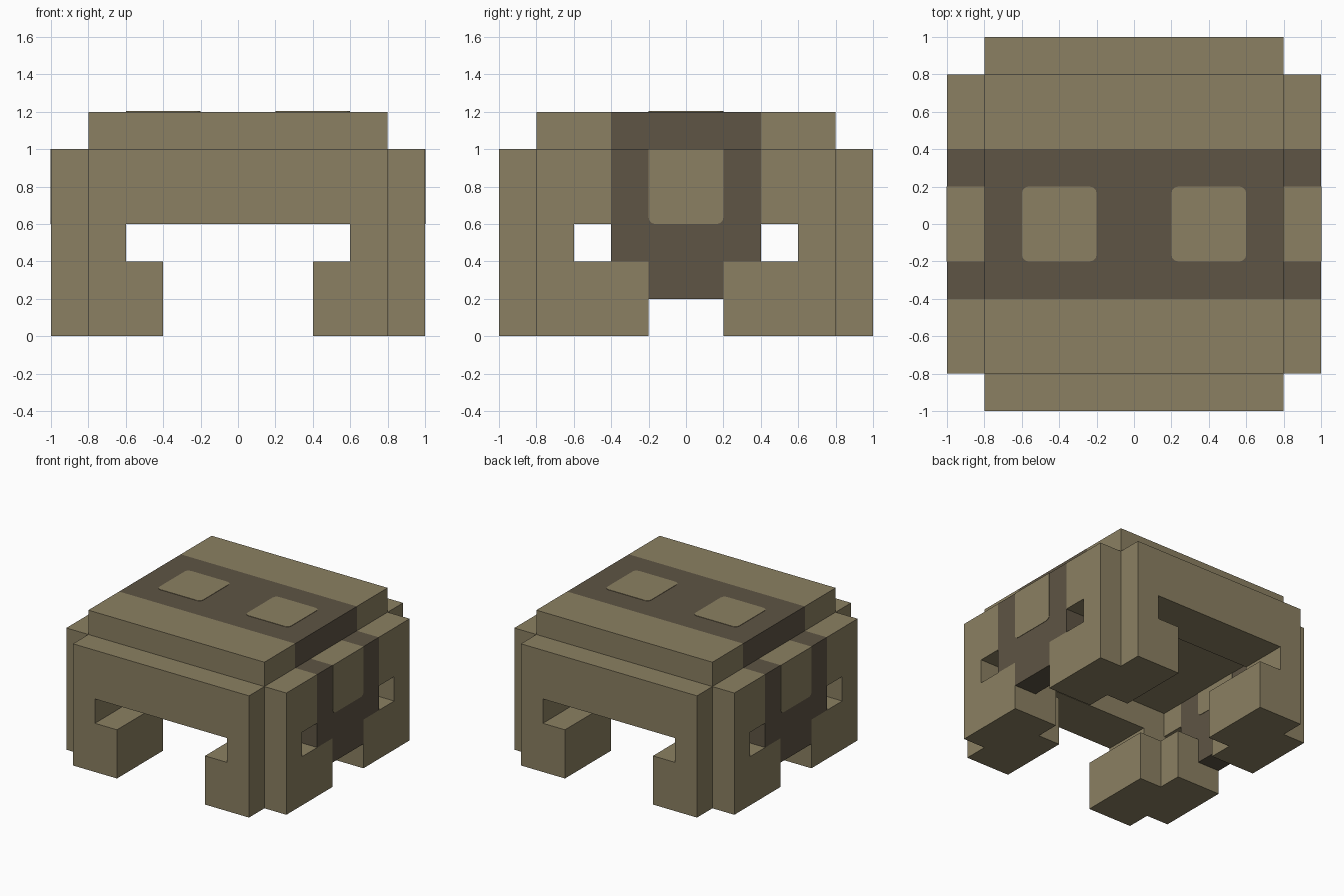
import bpy, bmesh, math
from mathutils import Vector

if "Cube" in bpy.data.objects:
    bpy.data.objects.remove(bpy.data.objects["Cube"])

U = 0.2  # size of one block


def material(name, rgb):
    m = bpy.data.materials.new(name)
    m.diffuse_color = (*rgb, 1)
    m.use_nodes = True
    m.node_tree.nodes["Principled BSDF"].inputs["Base Color"].default_value = m.diffuse_color
    return m


TAN = material("tan", (0.258, 0.216, 0.122))
DARK = material("dark brown", (0.112, 0.089, 0.058))
cells = {}


def fill(label, xs, ys, zs):
    """Fill a block range, mirrored in x and y; label(sx, sy) names the part."""
    for i in range(*xs):
        for j in range(*ys):
            for k in range(*zs):
                for sx in (1, -1):
                    for sy in (1, -1):
                        key = (i if sx > 0 else -1 - i, j if sy > 0 else -1 - j, k)
                        cells.setdefault(key, label(sx, sy))


def crown(sx, sy):
    return "crown"


def wall(sx, sy):
    return "back_wall" if sy > 0 else "front_wall"


def side(sx, sy):
    return "right_side" if sx > 0 else "left_side"


def foot(sx, sy):
    return ("back" if sy > 0 else "front") + ("_right" if sx > 0 else "_left") + "_foot"


# Roof slab
fill(crown, (0, 4), (0, 4), (4, 6))
# Front and back walls
fill(wall, (0, 4), (3, 5), (3, 5))
# Side walls with their hanging flaps
fill(side, (4, 5), (0, 4), (3, 5))
fill(side, (4, 5), (0, 2), (2, 3))
fill(side, (4, 5), (0, 1), (1, 2))
# Corner feet and the posts above them
fill(foot, (2, 4), (2, 5), (0, 2))
fill(foot, (3, 5), (1, 4), (0, 2))
fill(foot, (3, 4), (3, 5), (2, 3))
fill(foot, (4, 5), (3, 4), (2, 3))


def is_dark(part, center, n):
    """Dark band across the roof and down both sides."""
    if abs(center.y) > 0.4 + 1e-4:
        return False
    if part == "crown":
        return n.z > 0.5 or abs(n.x) > 0.5
    if part.endswith("side"):
        return not (n.z > 0.5 and center.z > 0.9 and abs(center.y) < 0.2)
    return False


def build(part):
    """Outer skin of all blocks of one part."""
    bm = bmesh.new()
    for (i, j, k), p in cells.items():
        if p != part:
            continue
        c = Vector((i + 0.5, j + 0.5, k + 0.5)) * U
        for axis in range(3):
            for s in (1, -1):
                nb = [i, j, k]
                nb[axis] += s
                if tuple(nb) in cells:
                    continue
                n, a, b = Vector(), Vector(), Vector()
                n[axis] = s
                a[(axis + 1) % 3] = U / 2
                b[(axis + 2) % 3] = s * U / 2
                fc = c + n * U / 2
                f = bm.faces.new([bm.verts.new(fc + q)
                                  for q in (-a - b, a - b, a + b, b - a)])
                f.material_index = int(is_dark(part, fc, n))
    bmesh.ops.remove_doubles(bm, verts=bm.verts[:], dist=1e-4)
    bmesh.ops.dissolve_limit(bm, angle_limit=0.01, verts=bm.verts[:],
                             edges=bm.edges[:], delimit={'MATERIAL'})
    finish(part, bm, (TAN, DARK))


def finish(name, bm, mats):
    me = bpy.data.meshes.new(name)
    bm.to_mesh(me)
    bm.free()
    for m in mats:
        me.materials.append(m)
    ob = bpy.data.objects.new(name, me)
    bpy.context.collection.objects.link(ob)


for part in sorted(set(cells.values())):
    build(part)


def plate(name, center, a, b, half_a, half_b, square_top=False, r=0.035):
    """Thin tan plate with rounded corners, lying in the plane of a and b."""
    center, a, b = Vector(center), Vector(a), Vector(b)
    n = a.cross(b)
    pts = []
    for q, (sa, sb) in enumerate(((1, 1), (-1, 1), (-1, -1), (1, -1))):
        if square_top and sb > 0:
            pts.append((sa * half_a, sb * half_b))
            continue
        for t in range(4):
            w = math.pi / 2 * (q + t / 3)
            pts.append((sa * (half_a - r) + r * math.cos(w),
                        sb * (half_b - r) + r * math.sin(w)))
    bm = bmesh.new()
    f = bm.faces.new([bm.verts.new(center + a * u + b * v) for u, v in pts])
    ext = bmesh.ops.extrude_face_region(bm, geom=[f])
    new = [v for v in ext["geom"] if isinstance(v, bmesh.types.BMVert)]
    bmesh.ops.translate(bm, verts=new, vec=n * 0.003)
    bmesh.ops.recalc_face_normals(bm, faces=bm.faces[:])
    finish(name, bm, (TAN,))


# Tan patches on the roof and on both faces of each side wall
for s, tag in ((1, "right"), (-1, "left")):
    plate(tag + "_roof_patch", (0.4 * s, 0, 1.2), (1, 0, 0), (0, 1, 0), 0.2, 0.2)
    plate(tag + "_outer_patch", (s, 0, 0.8), (0, s, 0), (0, 0, 1), 0.2, 0.2, True)
    plate(tag + "_inner_patch", (0.8 * s, 0, 0.7), (0, -s, 0), (0, 0, 1), 0.2, 0.1, True)
